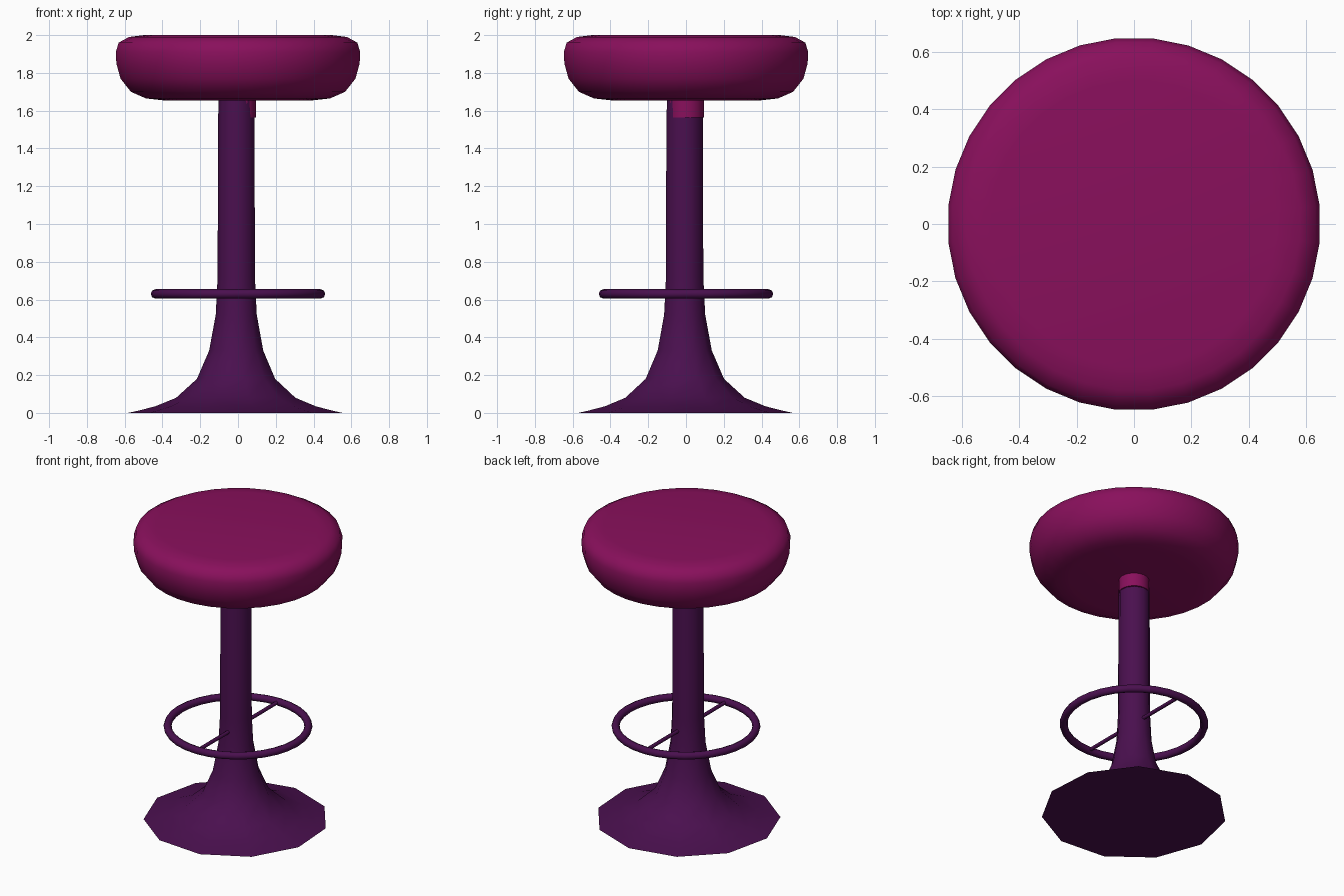
import bpy, bmesh, math
from mathutils import Matrix

if "Cube" in bpy.data.objects:
    bpy.data.objects.remove(bpy.data.objects["Cube"], do_unlink=True)


def make_material(name, rgb):
    mat = bpy.data.materials.new(name)
    mat.use_nodes = True
    mat.diffuse_color = (*rgb, 1)
    mat.node_tree.nodes["Principled BSDF"].inputs["Base Color"].default_value = (*rgb, 1)
    return mat


def finish(bm, name, mat, angle):
    bmesh.ops.recalc_face_normals(bm, faces=bm.faces)
    mesh = bpy.data.meshes.new(name)
    bm.to_mesh(mesh)
    bm.free()
    mesh.materials.append(mat)
    obj = bpy.data.objects.new(name, mesh)
    bpy.context.collection.objects.link(obj)
    bpy.ops.object.select_all(action="DESELECT")
    obj.select_set(True)
    bpy.context.view_layer.objects.active = obj
    bpy.ops.object.shade_smooth_by_angle(angle=math.radians(angle))
    return obj


def lathe(name, profile, sides, mat, turn=0, centre=(0, 0), angle=60):
    """Revolve (radius, height) points and cap both ends."""
    bm = bmesh.new()
    rings = []
    for r, z in profile:
        angles = [math.radians(turn) + math.tau * i / sides for i in range(sides)]
        rings.append([bm.verts.new((centre[0] + r * math.cos(a),
                                    centre[1] + r * math.sin(a), z)) for a in angles])
    for low, high in zip(rings, rings[1:]):
        for i in range(sides):
            j = (i + 1) % sides
            bm.faces.new((low[i], low[j], high[j], high[i]))
    bm.faces.new(rings[0])
    bm.faces.new(rings[-1])
    return finish(bm, name, mat, angle)


def torus(name, major, minor, z, sides, tube_sides, mat):
    bm = bmesh.new()
    grid = []
    for i in range(sides):
        a = math.tau * i / sides
        ring = []
        for k in range(tube_sides):
            b = math.tau * k / tube_sides
            r = major + minor * math.cos(b)
            ring.append(bm.verts.new((r * math.cos(a), r * math.sin(a), z + minor * math.sin(b))))
        grid.append(ring)
    for i in range(sides):
        for k in range(tube_sides):
            n, m = (i + 1) % sides, (k + 1) % tube_sides
            bm.faces.new((grid[i][k], grid[n][k], grid[n][m], grid[i][m]))
    return finish(bm, name, mat, 60)


plum = make_material("plum upholstery", (0.25, 0.005, 0.107))
purple = make_material("dark purple metal", (0.068, 0.005, 0.077))

# Round cushion with soft rims
lathe("seat", [(0.40, 1.655), (0.49, 1.665), (0.57, 1.70), (0.625, 1.77), (0.647, 1.85),
               (0.65, 1.91), (0.635, 1.96), (0.58, 1.99), (0.50, 2.0)], 32, plum, turn=5.6)

# Collar under the cushion, barely showing through the post
lathe("seat_collar", [(0.0945, 1.565), (0.0945, 1.66)], 24, plum)

# Flared foot and post in one piece
lathe("pedestal", [(0.575, 0.0), (0.52, 0.012), (0.43, 0.035), (0.32, 0.08), (0.21, 0.18),
                   (0.145, 0.33), (0.11, 0.52), (0.10, 0.72), (0.098, 1.55), (0.094, 1.66)],
      11, purple, turn=20, centre=(-0.008, -0.008))

# Foot ring and the rod that carries it
torus("foot_ring", 0.437, 0.025, 0.63, 32, 8, purple)
bm = bmesh.new()
bmesh.ops.create_cone(bm, cap_ends=True, segments=8, radius1=0.012, radius2=0.012, depth=0.87,
                      matrix=Matrix.Translation((0, 0, 0.63)) @ Matrix.Rotation(math.pi / 2, 4, "X"))
finish(bm, "foot_ring_rod", purple, 60)
